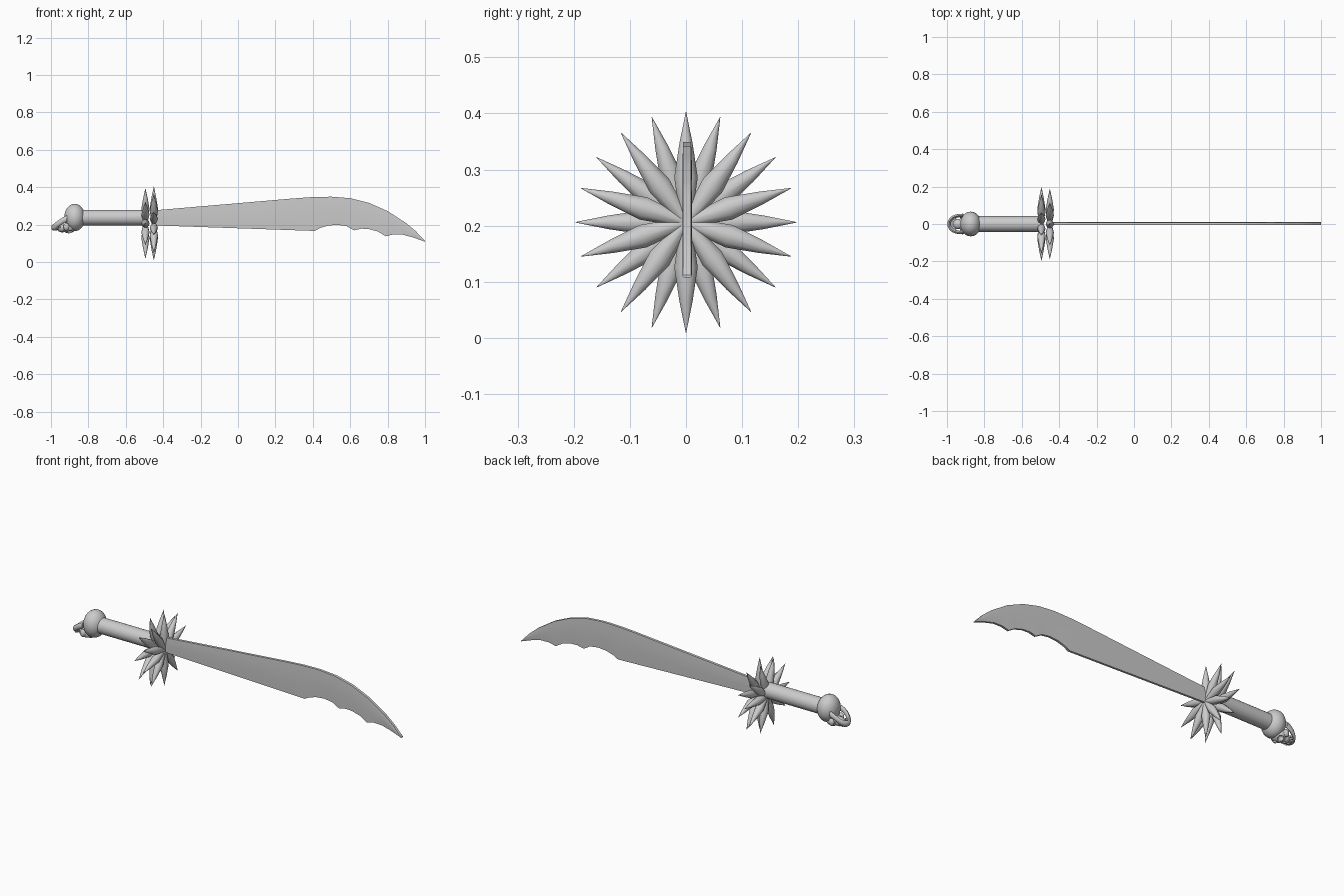
import bpy, bmesh, math
from mathutils import Vector, Matrix

cube = bpy.data.objects.get("Cube")
if cube:
    bpy.data.objects.remove(cube, do_unlink=True)

grey = bpy.data.materials.new("plain grey")
grey.use_nodes = True
grey.diffuse_color = (0.6, 0.6, 0.6, 1)
grey.node_tree.nodes["Principled BSDF"].inputs["Base Color"].default_value = (0.6, 0.6, 0.6, 1)


def finish(name, bm, angle=40):
    """Turn a bmesh into a smooth shaded, coloured object."""
    bmesh.ops.recalc_face_normals(bm, faces=bm.faces)
    mesh = bpy.data.meshes.new(name)
    bm.to_mesh(mesh)
    bm.free()
    obj = bpy.data.objects.new(name, mesh)
    bpy.context.collection.objects.link(obj)
    mesh.materials.append(grey)
    bpy.ops.object.select_all(action='DESELECT')
    obj.select_set(True)
    bpy.context.view_layer.objects.active = obj
    bpy.ops.object.shade_smooth_by_angle(angle=math.radians(angle))
    return obj


def ball(bm, centre, size, segments=24):
    m = Matrix.Translation(centre) @ Matrix.Diagonal((*size, 1))
    bmesh.ops.create_uvsphere(bm, u_segments=segments, v_segments=segments // 2, radius=1, matrix=m)


def lathe(bm, profile, matrix, sides):
    """Rings of (height, radius) around local z, capped at both ends."""
    rings = []
    for h, r in profile:
        rings.append([bm.verts.new(matrix @ Vector((r * math.cos(a), r * math.sin(a), h)))
                      for a in (2 * math.pi * i / sides for i in range(sides))])
    for low, high in zip(rings, rings[1:]):
        for i in range(sides):
            j = (i + 1) % sides
            bm.faces.new((low[i], low[j], high[j], high[i]))
    bm.faces.new(rings[0][::-1])
    bm.faces.new(rings[-1])


def interpolate(points, x):
    for (x0, z0), (x1, z1) in zip(points, points[1:]):
        if x <= x1:
            return z0 + (z1 - z0) * (x - x0) / (x1 - x0)
    return points[-1][1]


# Blade: spine and scalloped edge joined by a slightly swollen cross-section
spine = [(-0.46, 0.275), (0.3, 0.34), (0.4, 0.347), (0.5, 0.349), (0.6, 0.341), (0.7, 0.316),
         (0.8, 0.272), (0.9, 0.207), (0.95, 0.165), (1, 0.112)]
edge = [(-0.46, 0.196), (0.41, 0.166), (0.44, 0.182), (0.48, 0.194), (0.53, 0.199), (0.58, 0.192),
        (0.62, 0.169), (0.66, 0.178), (0.7, 0.176), (0.75, 0.162), (0.79, 0.137), (0.83, 0.147),
        (0.88, 0.146), (0.94, 0.13), (1, 0.108)]
bm = bmesh.new()
loops = []
for x in sorted({p[0] for p in spine + edge}):
    top, low = interpolate(spine, x), interpolate(edge, x)
    section = [(1, .007), (.75, .0085), (.4, .0085), (0, .006)]
    outline = [(f, t) for f, t in section] + [(f, -t) for f, t in reversed(section)]
    loops.append([bm.verts.new((x, 0.002 + t, low + (top - low) * f)) for f, t in outline])
for a, b in zip(loops, loops[1:]):
    for i in range(8):
        j = (i + 1) % 8
        bm.faces.new((a[i], a[j], b[j], b[i]))
bm.faces.new(loops[0])
bm.faces.new(loops[-1])
finish("blade", bm)

# Handle
along_x = Matrix.Rotation(math.pi / 2, 4, 'Y')
bm = bmesh.new()
lathe(bm, [(-0.84, .042), (-0.48, .042)], Matrix.Translation((0, 0, .237)) @ along_x, 32)
finish("handle", bm)

# Guard: two staggered rings of ten spindle spikes
for name, x, start in (("rear_spikes", -0.495, 0), ("front_spikes", -0.45, 18)):
    bm = bmesh.new()
    for i in range(10):
        turn = Matrix.Rotation(math.radians(90 - start - 36 * i), 4, 'X')
        lathe(bm, [(0, .01), (.08, .022), (.14, .0125), (.197, .0004)],
              Matrix.Translation((x, 0, .206)) @ turn, 10)
    finish(name, bm)

# Skull pommel: crown towards the handle, face turned down
bm = bmesh.new()
ball(bm, (-0.873, 0, .238), (.056, .066, .073), 32)
cranium = finish("cranium", bm)

bm = bmesh.new()
ball(bm, (-0.905, 0, .182), (.035, .044, .029))
ball(bm, (-0.94, 0, .182), (.028, .028, .024))
for s in (-1, 1):
    ball(bm, (-0.918, s * .042, .188), (.016, .012, .02), 16)
face = finish("face", bm)

# Eye and nose hollows
bm = bmesh.new()
for s in (-1, 1):
    ball(bm, (-0.9, s * .023, .152), (.016, .016, .026), 16)
    ball(bm, (-0.936, s * .005, .155), (.011, .005, .014), 12)
sockets = finish("socket_cutter", bm)
sockets.hide_render = True
sockets.hide_set(True)
for part in (cranium, face):
    cut = part.modifiers.new("sockets", 'BOOLEAN')
    cut.operation = 'DIFFERENCE'
    cut.solver = 'EXACT'
    cut.use_self = True
    cut.object = sockets

# Jaw: a flattened horseshoe rising to the sides of the cranium
bm = bmesh.new()
rings = []
steps = 20
for k in range(steps + 1):
    a = math.pi * k / steps
    c = Vector((-0.915 - .074 * math.sin(a) ** .8, .046 * math.cos(a), .232 - .048 * math.sin(a)))
    out = Vector((-math.sin(a), math.cos(a), 0))
    rings.append([bm.verts.new(c + out * (.009 * math.cos(t)) + Vector((0, 0, .017 * math.sin(t))))
                  for t in (2 * math.pi * i / 8 for i in range(8))])
for a, b in zip(rings, rings[1:]):
    for i in range(8):
        j = (i + 1) % 8
        bm.faces.new((a[i], a[j], b[j], b[i]))
bm.faces.new(rings[0])
bm.faces.new(rings[-1])
finish("jaw", bm, 60)

# Teeth: an upper and a lower arc of small pegs
for name, x, z, reach in (("upper_teeth", -0.944, .178, .026), ("lower_teeth", -0.957, .172, .022)):
    bm = bmesh.new()
    for k in range(8):
        a = math.radians(-70 + 20 * k)
        place = Matrix.Translation((x - reach * math.cos(a), .027 * math.sin(a), z + .012 * (1 - math.cos(a))))
        bmesh.ops.create_cube(bm, size=1, matrix=place @ Matrix.Rotation(-a, 4, 'Z')
                              @ Matrix.Diagonal((.016, .007, .01, 1)))
    finish(name, bm)
